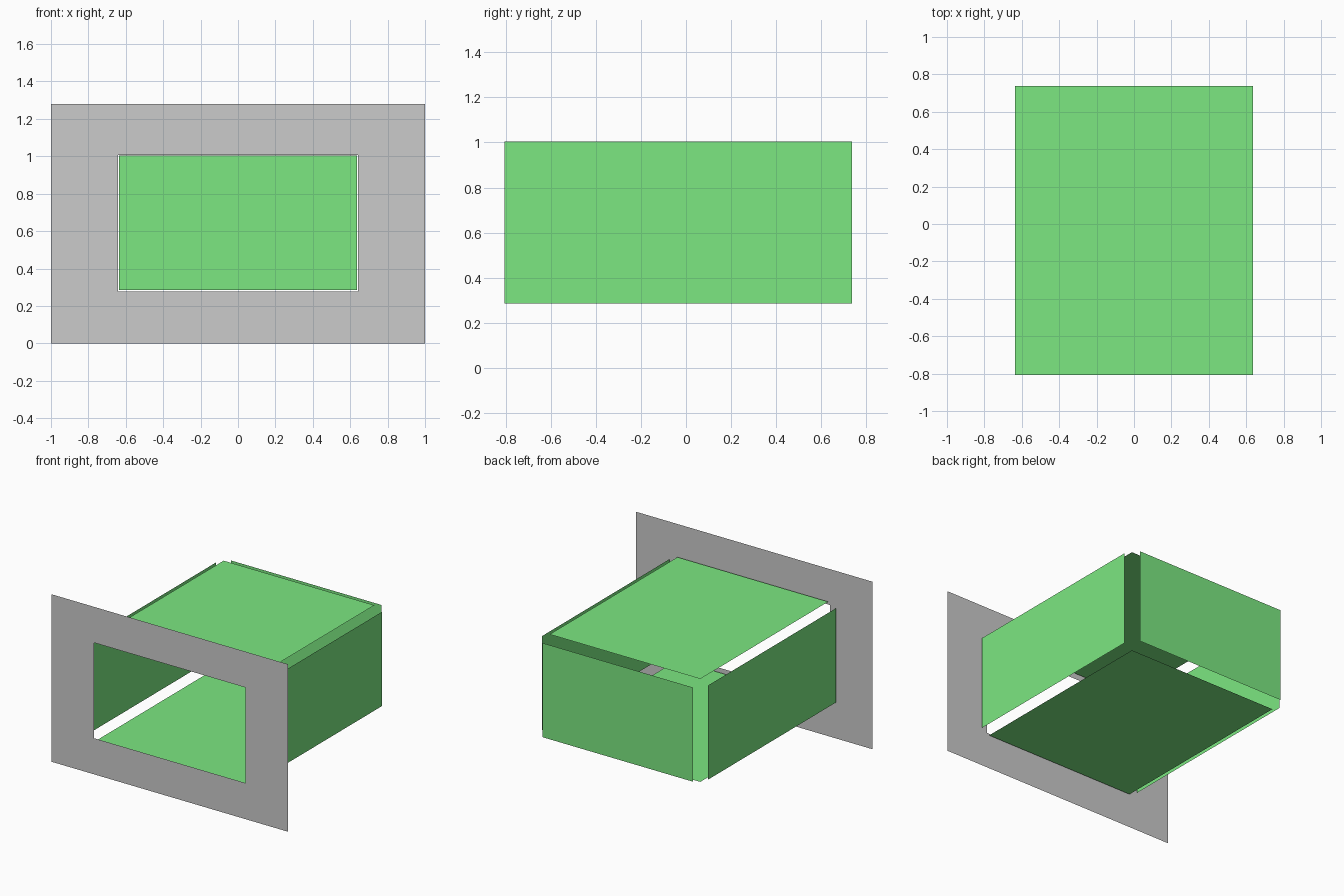
import bpy
from mathutils import Vector

if "Cube" in bpy.data.objects:
    bpy.data.objects.remove(bpy.data.objects["Cube"])

green = bpy.data.materials.new("green")
green.diffuse_color = (0.2, 0.8, 0.22, 1)
green.use_nodes = True
green.node_tree.nodes["Principled BSDF"].inputs["Base Color"].default_value = green.diffuse_color


def sheet(name, verts, faces, mat=None):
    mesh = bpy.data.meshes.new(name)
    mesh.from_pydata(verts, [], faces)
    mesh.update()
    obj = bpy.data.objects.new(name, mesh)
    bpy.context.collection.objects.link(obj)
    if mat:
        mesh.materials.append(mat)
    return obj


def panel(name, centre, u, v):
    """Single flat quad spanned by half vectors u and v."""
    c, u, v = Vector(centre), Vector(u), Vector(v)
    return sheet(name, [c - u - v, c + u - v, c + u + v, c - u + v], [(0, 1, 2, 3)], green)


# Front frame: flat ring around a rectangular opening
def rect(x, z0, z1, y):
    return [(-x, y, z0), (x, y, z0), (x, y, z1), (-x, y, z1)]


sheet("front_frame",
      rect(1.0, 0.0, 1.28, -0.825) + rect(0.642, 0.276, 1.006, -0.825),
      [(i, (i + 1) % 4, 4 + (i + 1) % 4, 4 + i) for i in range(4)])

# Box panels, slightly separated from each other
half_x, half_y, half_z = 0.637, 0.772, 0.36
mid_y, mid_z = -0.035, 0.645
X, Y, Z = (half_x, 0, 0), (0, half_y, 0), (0, 0, half_z)

panel("back_panel", (0, 0.825, mid_z), (-half_x, 0, 0), Z)
panel("right_panel", (0.703, mid_y, mid_z), Y, Z)
panel("left_panel", (-0.703, mid_y, mid_z), (0, -half_y, 0), Z)
panel("top_panel", (0, mid_y, 1.037), X, Y)
panel("floor_panel", (0, mid_y, 0.25), (-half_x, 0, 0), Y)
